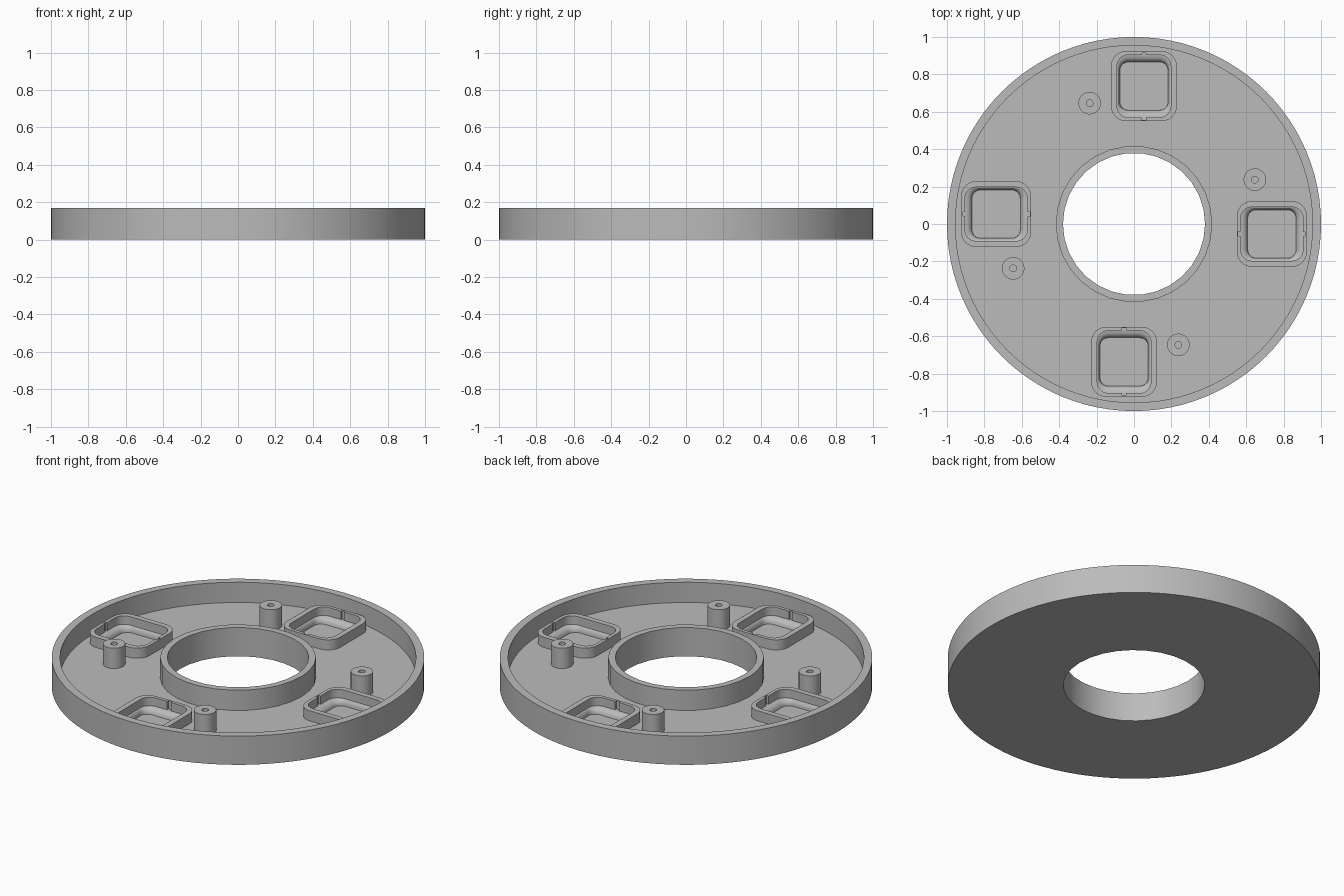
import bpy, bmesh
from math import sin, cos, pi
from mathutils import Matrix

old = bpy.data.objects.get("Cube")
if old:
    bpy.data.objects.remove(old, do_unlink=True)

grey = bpy.data.materials.new("plain grey")
grey.use_nodes = True
grey.diffuse_color = (0.5, 0.5, 0.5, 1)
grey.node_tree.nodes["Principled BSDF"].inputs["Base Color"].default_value = (0.5, 0.5, 0.5, 1)

FLOOR, TOP, POCKET_TOP = 0.05, 0.17, 0.11


def make_object(name, bm):
    bmesh.ops.recalc_face_normals(bm, faces=bm.faces)
    mesh = bpy.data.meshes.new(name)
    bm.to_mesh(mesh)
    bm.free()
    mesh.materials.append(grey)
    ob = bpy.data.objects.new(name, mesh)
    bpy.context.collection.objects.link(ob)
    return ob


def bridge(bm, a, b):
    n = len(a)
    for i in range(n):
        bm.faces.new((a[i], a[(i + 1) % n], b[(i + 1) % n], b[i]))


def lathe(bm, profile, segments, x=0, y=0):
    """Closed (radius, height) profile turned around a vertical axis."""
    rings = []
    for k in range(segments):
        a = 2 * pi * k / segments
        rings.append([bm.verts.new((x + r * cos(a), y + r * sin(a), z)) for r, z in profile])
    for k in range(segments):
        bridge(bm, rings[k], rings[(k + 1) % segments])


def rounded_loop(bm, cx, cy, hx, hy, radius, z, steps=6):
    loop = []
    for q, (sx, sy) in enumerate(((1, 1), (-1, 1), (-1, -1), (1, -1))):
        for s in range(steps + 1):
            a = (q + s / steps) * pi / 2
            loop.append(bm.verts.new((cx + sx * (hx - radius) + radius * cos(a),
                                      cy + sy * (hy - radius) + radius * sin(a), z)))
    return loop


def loft(bm, layers):
    """Capped stack of rounded rectangles: (half x, half y, radius, z)."""
    loops = [rounded_loop(bm, 0.053, 0.737, *layer) for layer in layers]
    for a, b in zip(loops, loops[1:]):
        bridge(bm, a, b)
    bm.faces.new(loops[0])
    bm.faces.new(loops[-1])


def box(bm, x0, x1, y0, y1, z0, z1):
    m = Matrix.Translation(((x0 + x1) / 2, (y0 + y1) / 2, (z0 + z1) / 2))
    bmesh.ops.create_cube(bm, size=1, matrix=m @ Matrix.Diagonal((x1 - x0, y1 - y0, z1 - z0, 1)))


def four_fold(bm):
    """Repeat the geometry at each quarter turn."""
    source = bm.verts[:] + bm.edges[:] + bm.faces[:]
    for k in range(1, 4):
        copy = bmesh.ops.duplicate(bm, geom=source)["geom"]
        verts = [v for v in copy if isinstance(v, bmesh.types.BMVert)]
        bmesh.ops.rotate(bm, verts=verts, matrix=Matrix.Rotation(k * pi / 2, 3, 'Z'))


def cut(ob, cutter):
    mod = ob.modifiers.new("cut", 'BOOLEAN')
    mod.operation = 'DIFFERENCE'
    mod.solver = 'EXACT'
    mod.object = cutter
    bpy.context.view_layer.objects.active = ob
    bpy.ops.object.modifier_apply(modifier=mod.name)


# Round tray with its outer wall
bm = bmesh.new()
lathe(bm, [(0.4, 0), (1, 0), (1, TOP), (0.955, TOP), (0.955, FLOOR), (0.4, FLOOR)], 96)
tray = make_object("tray", bm)

# Ring around the central hole
bm = bmesh.new()
lathe(bm, [(0.38, 0), (0.418, 0), (0.418, TOP), (0.38, TOP)], 30)
hub = make_object("hub_ring", bm)

# Four raised pocket surrounds
bm = bmesh.new()
loft(bm, [(0.176, 0.187, 0.08, FLOOR - 0.01), (0.176, 0.187, 0.08, POCKET_TOP)])
four_fold(bm)
pockets = make_object("pocket_walls", bm)

# Recess cutter: straight walls, then a hollow curve to a flat bottom
bm = bmesh.new()
layers = []
for s in range(5):
    a = s / 4 * pi / 2
    layers.append((0.129 + 0.015 * (1 - cos(a)), 0.129 + 0.038 * (1 - cos(a)),
                   0.045 + 0.015 * (1 - cos(a)), 0.025 + 0.035 * sin(a)))
layers.reverse()
layers = [(0.144, 0.167, 0.06, 0.2)] + [
    (0.144 - 0.015 * sin(s / 4 * pi / 2), 0.167 - 0.038 * sin(s / 4 * pi / 2),
     0.06 - 0.015 * s / 4, 0.025 + 0.035 * cos(s / 4 * pi / 2)) for s in range(5)]
loft(bm, layers)
four_fold(bm)
recess = make_object("recess_cutter", bm)

# Notch cutter: grooves in the inner and outer side of each pocket wall
bm = bmesh.new()
box(bm, 0.041, 0.065, 0.557, 0.6, 0.06, 0.2)
box(bm, 0.043, 0.063, 0.88, 0.914, 0.06, 0.2)
four_fold(bm)
notches = make_object("notch_cutter", bm)

cut(tray, recess)
cut(pockets, recess)
cut(pockets, notches)
for cutter in (recess, notches):
    bpy.data.objects.remove(cutter, do_unlink=True)

# Four screw posts with blind holes
bm = bmesh.new()
lathe(bm, [(0.0005, FLOOR - 0.01), (0.06, FLOOR - 0.01), (0.06, TOP), (0.018, TOP),
           (0.018, 0.07), (0.0005, 0.07)], 32, -0.237, 0.646)
four_fold(bm)
posts = make_object("screw_posts", bm)

# Smooth round sides, sharp edges kept
bpy.ops.object.select_all(action='DESELECT')
for ob in (tray, hub, pockets, posts):
    ob.select_set(True)
bpy.context.view_layer.objects.active = tray
bpy.ops.object.shade_smooth_by_angle(angle=pi / 6)
